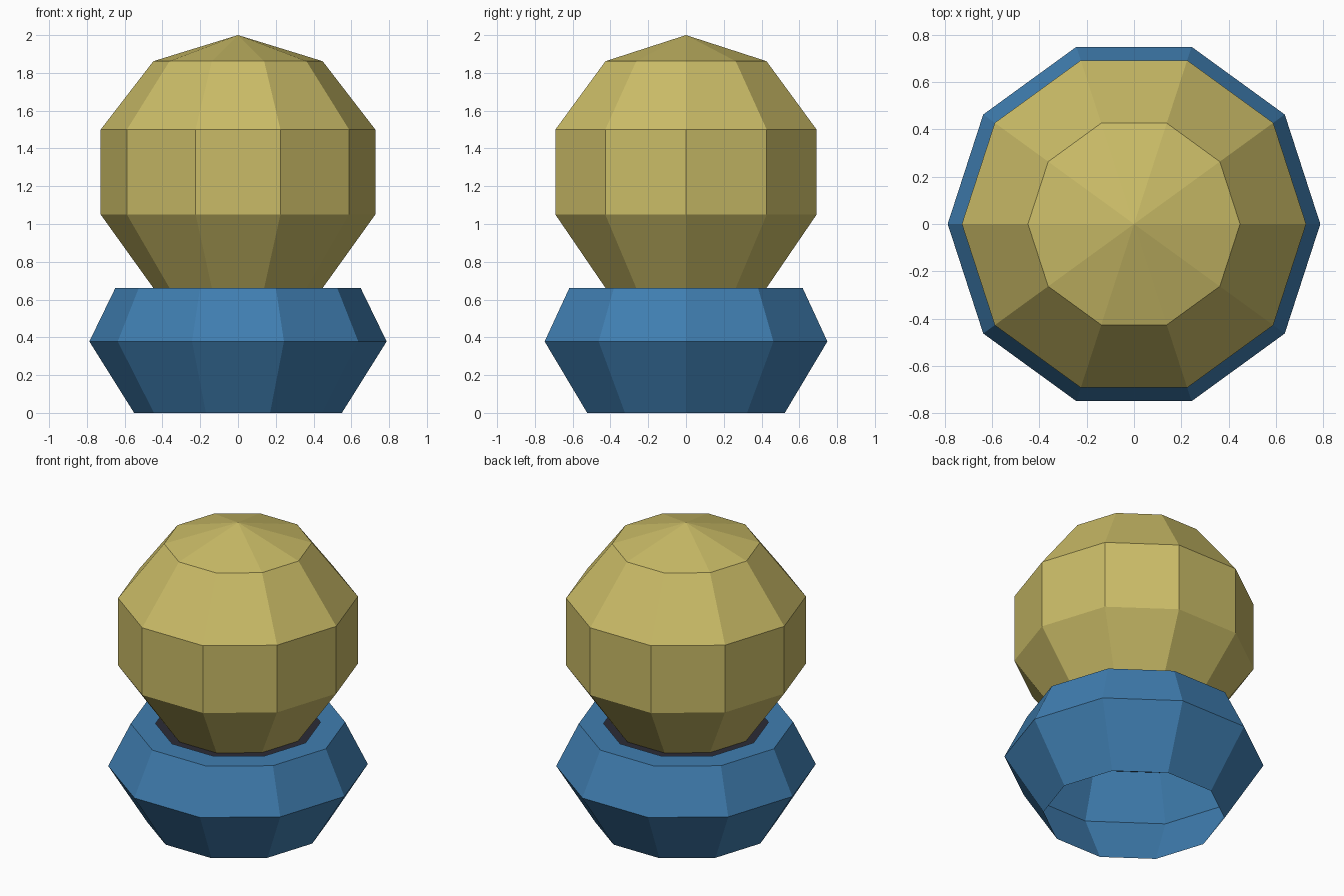
import bpy, bmesh, math

if "Cube" in bpy.data.objects:
    bpy.data.objects.remove(bpy.data.objects["Cube"])

SIDES = 10

def material(name, rgb):
    m = bpy.data.materials.new(name)
    m.diffuse_color = (*rgb, 1)
    m.use_nodes = True
    m.node_tree.nodes["Principled BSDF"].inputs["Base Color"].default_value = m.diffuse_color
    return m

def lathe(name, profile, mat):
    """Revolve (radius, z) points into a flat-faced ten-sided surface."""
    bm = bmesh.new()
    rings = []
    for r, z in profile:
        if r == 0:
            rings.append([bm.verts.new((0, 0, z))] * SIDES)
        else:
            rings.append([bm.verts.new((r * math.cos(math.tau * i / SIDES),
                                        r * math.sin(math.tau * i / SIDES), z))
                          for i in range(SIDES)])
    for a, b in zip(rings, rings[1:]):
        for i in range(SIDES):
            j = (i + 1) % SIDES
            bm.faces.new(list(dict.fromkeys((a[i], a[j], b[j], b[i]))))
    me = bpy.data.meshes.new(name)
    bm.to_mesh(me)
    bm.free()
    me.materials.append(mat)
    ob = bpy.data.objects.new(name, me)
    bpy.context.collection.objects.link(ob)
    return ob

blue = material("blue", (0.051, 0.21, 0.44))
gold = material("straw gold", (0.59, 0.50, 0.135))
dark = material("dark grey", (0.025, 0.025, 0.036))

# hollow base, open underneath, with a flat rim on top
lathe("base", [(0.55, 0), (0.787, 0.378), (0.65, 0.66), (0.50, 0.66)], blue)

# dark plate showing in the gap between base rim and head
lathe("neck_plate", [(0.645, 0.656), (0, 0.656)], dark)

# rounded head with a straight middle band
lathe("head", [(0.445, 0.657), (0.727, 1.05), (0.727, 1.5), (0.448, 1.862), (0, 2.0)], gold)
